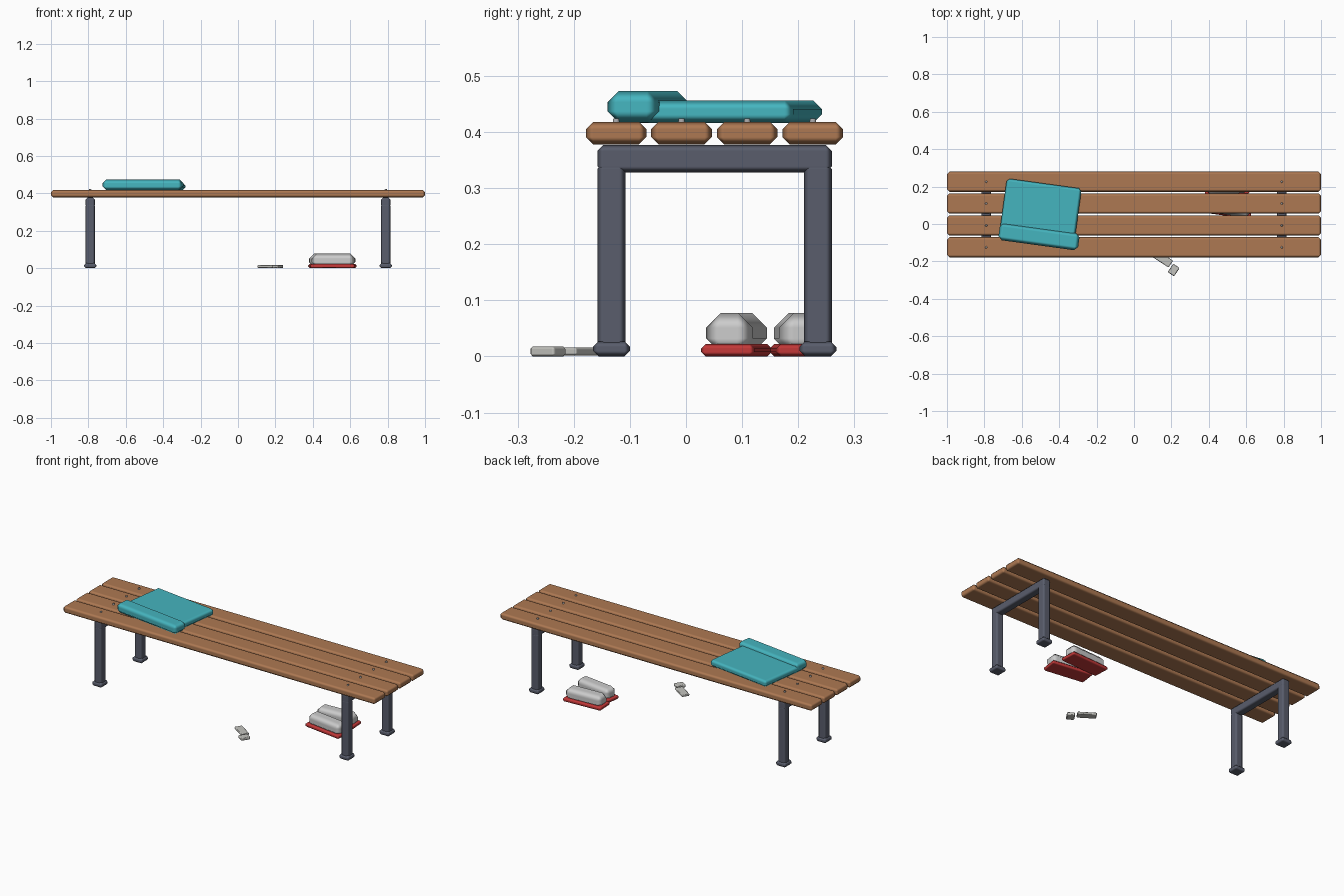
import bpy, bmesh, math
from mathutils import Matrix

if "Cube" in bpy.data.objects:
    bpy.data.objects.remove(bpy.data.objects["Cube"])


def material(name, rgb):
    m = bpy.data.materials.new(name)
    m.diffuse_color = (*rgb, 1)
    m.use_nodes = True
    m.node_tree.nodes["Principled BSDF"].inputs["Base Color"].default_value = m.diffuse_color
    return m


WOOD = material("wood", (0.42, 0.19, 0.085))
STEEL = material("dark_steel", (0.10, 0.11, 0.15))
BOLT = material("bolt_metal", (0.35, 0.35, 0.36))
TEAL = material("teal_cloth", (0.06, 0.46, 0.52))
RED = material("red_rubber", (0.55, 0.04, 0.04))
PALE = material("pale_fabric", (0.62, 0.62, 0.60))
GREY = material("pale_grey", (0.55, 0.55, 0.52))


def finish(name, bm, mat):
    me = bpy.data.meshes.new(name)
    bm.to_mesh(me)
    bm.free()
    me.shade_smooth()
    me.materials.append(mat)
    ob = bpy.data.objects.new(name, me)
    bpy.context.collection.objects.link(ob)
    return ob


def block(name, centre, size, z0, z1, mat, bevel, angle=0):
    """Chamfered box: centre and size in x, y; bottom z0 and top z1."""
    bm = bmesh.new()
    bmesh.ops.create_cube(bm, size=1)
    bmesh.ops.scale(bm, vec=(size[0], size[1], z1 - z0), verts=bm.verts)
    ob = finish(name, bm, mat)
    ob.location = (centre[0], centre[1], (z0 + z1) / 2)
    ob.rotation_euler.z = math.radians(angle)
    mod = ob.modifiers.new("Bevel", "BEVEL")
    mod.width = bevel
    mod.segments = 1
    mod.harden_normals = True
    return ob


# Seat slats and their bolts
SLAT_Y = [-0.1245, -0.008, 0.109, 0.226]
for i, y in enumerate(SLAT_Y):
    block(f"slat_{i + 1}", (0, y), (2, 0.108), 0.378, 0.418, WOOD, 0.013)
    for side, x in (("left", -0.79), ("right", 0.79)):
        bm = bmesh.new()
        bmesh.ops.create_cone(bm, cap_ends=True, segments=12, radius1=0.007,
                              radius2=0.005, depth=0.014,
                              matrix=Matrix.Translation((x, y, 0.417)))
        finish(f"bolt_{side}_{i + 1}", bm, BOLT)

# Steel end frames
for side, x in (("left", -0.79), ("right", 0.79)):
    block(f"crossbar_{side}", (x, 0.051), (0.05, 0.418), 0.328, 0.377, STEEL, 0.011)
    for end, y in (("front", -0.133), ("back", 0.235)):
        block(f"{end}_leg_{side}", (x, y), (0.05, 0.05), 0.005, 0.345, STEEL, 0.011)
        block(f"{end}_foot_{side}", (x, y), (0.066, 0.066), 0.0, 0.027, STEEL, 0.01)

# Folded towel with a rolled front edge
block("towel", (-0.50, 0.068), (0.404, 0.30), 0.416, 0.456, TEAL, 0.015, -7.8)
block("towel_roll", (-0.508, -0.068), (0.43, 0.092), 0.417, 0.473, TEAL, 0.02, -7.8)

# Pair of shoes under the bench
for side, c, length, a in (("front", (0.51, 0.09), 0.24, -8), ("back", (0.496, 0.203), 0.238, 3)):
    block(f"shoe_sole_{side}", c, (length, 0.096), 0.0, 0.022, RED, 0.008, a)
    block(f"shoe_upper_{side}", c, (length - 0.008, 0.084), 0.006, 0.077, PALE, 0.026, a)

# Small flat item on the ground
block("tag_strip", (0.155, -0.187), (0.10, 0.044), 0.002, 0.016, GREY, 0.004, -33)
block("tag_end", (0.212, -0.246), (0.042, 0.054), 0.0, 0.018, GREY, 0.005, -34)
